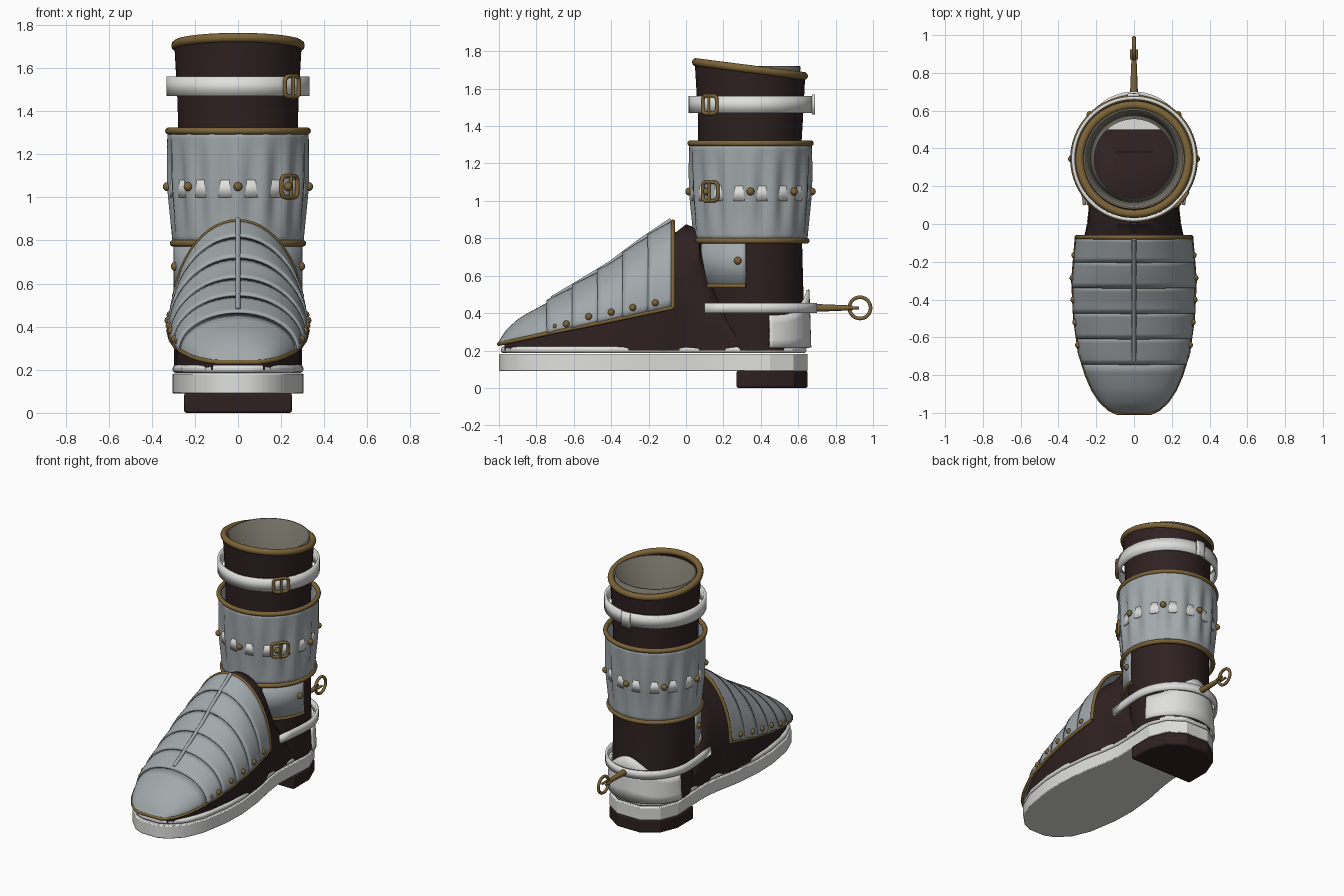
import bpy, bmesh, math
from math import sin, cos, pi, radians
from mathutils import Vector

if "Cube" in bpy.data.objects:
    bpy.data.objects.remove(bpy.data.objects["Cube"])

def material(name, r, g, b):
    m = bpy.data.materials.new(name)
    m.diffuse_color = (r, g, b, 1)
    m.use_nodes = True
    m.node_tree.nodes["Principled BSDF"].inputs["Base Color"].default_value = m.diffuse_color
    return m

LEATHER = material("dark brown leather", .028, .015, .015)
STEEL = material("steel", .36, .395, .41)
BRASS = material("aged brass", .20, .125, .038)
WHITE = material("pale leather", .74, .74, .73)
LINING = material("grey khaki lining", .16, .15, .12)

def finish(ob, mat, angle=35):
    ob.data.materials.clear()
    ob.data.materials.append(mat)
    bpy.ops.object.select_all(action='DESELECT')
    ob.select_set(True)
    bpy.context.view_layer.objects.active = ob
    bpy.ops.object.shade_smooth_by_angle(angle=radians(angle))
    return ob

def from_bmesh(name, bm, mat, angle=35):
    bmesh.ops.recalc_face_normals(bm, faces=bm.faces)
    me = bpy.data.meshes.new(name)
    bm.to_mesh(me)
    bm.free()
    ob = bpy.data.objects.new(name, me)
    bpy.context.collection.objects.link(ob)
    return finish(ob, mat, angle)

def grid(name, rows, mat, closed=False, thick=0):
    """Surface through rows of points, optionally closed round each row."""
    bm = bmesh.new()
    vs = [[bm.verts.new(p) for p in row] for row in rows]
    n = len(rows[0])
    for a, b in zip(vs, vs[1:]):
        for i in range(n if closed else n - 1):
            j = (i + 1) % n
            bm.faces.new((a[i], a[j], b[j], b[i]))
    ob = from_bmesh(name, bm, mat)
    if thick:
        s = ob.modifiers.new("thickness", 'SOLIDIFY')
        s.thickness, s.offset = thick, 0
    return ob

def tube(name, pts, r, mat, closed=False):
    cu = bpy.data.curves.new(name, 'CURVE')
    cu.dimensions = '3D'
    cu.bevel_depth, cu.bevel_resolution, cu.use_fill_caps = r, 3, True
    sp = cu.splines.new('POLY')
    sp.points.add(len(pts) - 1)
    for p, q in zip(sp.points, pts):
        p.co = (*q, 1)
    sp.use_cyclic_u = closed
    ob = bpy.data.objects.new(name, cu)
    bpy.context.collection.objects.link(ob)
    bpy.ops.object.select_all(action='DESELECT')
    ob.select_set(True)
    bpy.context.view_layer.objects.active = ob
    bpy.ops.object.convert(target='MESH')
    return finish(bpy.context.object, mat, 50)

def rivet(name, loc, r=.021):
    bpy.ops.mesh.primitive_uv_sphere_add(segments=14, ring_count=8, radius=r, location=loc)
    bpy.context.object.name = name
    finish(bpy.context.object, BRASS)

def prism(name, half, z0, z1, mat, bevel):
    bm = bmesh.new()
    pts = half + [(-x, y) for x, y in reversed(half)]
    f = bm.faces.new([bm.verts.new((x, y, z0)) for x, y in pts])
    ex = bmesh.ops.extrude_face_region(bm, geom=[f])
    bmesh.ops.translate(bm, vec=(0, 0, z1 - z0), verts=[v for v in ex['geom'] if isinstance(v, bmesh.types.BMVert)])
    ob = from_bmesh(name, bm, mat, 25)
    b = ob.modifiers.new("bevel", 'BEVEL')
    b.width, b.segments, b.limit_method, b.angle_limit = bevel, 2, 'ANGLE', radians(60)

def lerp(tab, t):
    for (a, u), (b, v) in zip(tab, tab[1:]):
        if t <= b:
            return u + (v - u) * max(0, (t - a) / (b - a))
    return tab[-1][1]

CY = .345
def polar(a, r, z, cy=CY):
    return (r * cos(a), cy + r * sin(a), z)

def arc(a0, a1, n):
    return [radians(a0 + (a1 - a0) * i / n) for i in range(n + 1)]

ROUND = arc(0, 360, 96)[:-1]

# sole, welt and heel block
half = [(.06, -1), (.13, -.97), (.21, -.89), (.265, -.76), (.30, -.55), (.305, -.38), (.285, -.18),
        (.25, 0), (.235, .12), (.24, .28), (.25, .45), (.2, .575), (.09, .65)]
prism("sole", half, .09, .182, WHITE, .006)
prism("welt", [(x * .995, y * .99) for x, y in half], .186, .222, WHITE, .013)
prism("heel_block", [(.25, .27), (.25, .45), (.2, .575), (.09, .65)], 0, .092, LEATHER, .01)
prism("insole_back", [(.15, .5), (.15, .59)], .225, .235, WHITE, .002)

# foot and toe profiles along y
TOP = [(-1, .24), (-.96, .305), (-.89, .37), (-.735, .455), (-.6, .535), (-.41, .65), (-.25, .77), (-.07, .89)]
LOW = [(-1, .235), (-.7, .30), (-.4, .36), (-.07, .43)]
WID = [(-1, .09), (-.98, .13), (-.94, .175), (-.88, .215), (-.8, .25), (-.68, .287), (-.5, .312), (-.3, .322), (-.07, .303)]

def section(y, w, zb, zt, n=28):
    return [(w * cos(pi * i / n), y, zb + (zt - zb) * sin(pi * i / n)) for i in range(n + 1)]

# leather foot
rows = []
for y in (-.97, -.94, -.88, -.8, -.68, -.5, -.3, -.12):
    w = lerp(WID, y) - .025
    rows.append([(w, y, .2)] + section(y, w, lerp(LOW, y), lerp(TOP, y) - .025) + [(-w, y, .2)])
for y, w, zb, zt in ((-.05, .26, .4, .835), (0, .245, .36, .875), (.07, .24, .34, .85), (.14, .24, .34, .6),
                     (.25, .235, .27, .4), (.38, .23, .23, .26), (.5, .21, .22, .24)):
    rows.append([(w, y, .2)] + section(y, w, zb, zt) + [(-w, y, .2)])
grid("foot_upper", rows, LEATHER)

# leather shaft with slanted top, lining and brass collar
SHAFT = [(.2, .258, .385), (.5, .266, .362), (.8, .27, .35), (1.3, .277, .34), (1.45, .281, .345), (1.7, .295, .342)]
slant = lambda a, r: -.128 * r * sin(a)
grid("shaft", [[polar(a, r, z + (slant(a, r) if z > 1.6 else 0), cy) for a in ROUND] for z, r, cy in SHAFT], LEATHER, True)
grid("lining", [[polar(a, r, z) for a in ROUND] for z, r in ((.6, .215), (1.2, .235), (1.72, .262))], LINING, True, .01)
tube("collar_rim", [polar(a, .288, 1.705 + slant(a, .288), .342) for a in ROUND], .022, BRASS, True)

# fluted shin guard with rims, strap beneath and rivets
GUARD = [(.785, .3), (.92, .307), (1.05, .317), (1.2, .322), (1.31, .324)]
rows = []
for k in range(15):
    z = .785 + .525 * k / 14
    amp = .011 * sin(pi * k / 14)
    rows.append([polar(a, lerp(GUARD, z) + amp * (cos(16 * a) - .2), z) for a in ROUND])
grid("shin_guard", rows, STEEL, True, .006)
for nm, z, r in (("lower", .787, .3), ("upper", 1.308, .322)):
    tube("shin_guard_rim_" + nm, [polar(a, r, z) for a in ROUND], .016, BRASS, True)
grid("shin_strap", [[polar(a, .31, z) for a in ROUND] for z in (1.0, 1.08)], WHITE, True, .008)
for i in range(8):
    rivet("shin_rivet", polar(i * pi / 4, .328, 1.05))

# upper calf strap with keeper
grid("calf_strap", [[polar(a, .322, z) for a in ROUND] for z in (1.47, 1.56)], WHITE, True, .018)
grid("strap_keeper", [[polar(a, .338, z) for a in arc(85, 96, 4)] for z in (1.462, 1.568)], WHITE, thick=.016)

# buckles: bent rounded frames with a prong
def buckle(name, deg, r, z, w, h):
    pts = []
    for i in range(32):
        t = 2 * pi * i / 32
        u, v = [math.copysign(abs(f(t)) ** .45, f(t)) for f in (cos, sin)]
        pts.append(polar(radians(deg) + u * w / r, r, z + v * h))
    tube(name, pts, .01, BRASS, True)
    tube(name + "_prong", [polar(radians(deg), r + .006, z - h), polar(radians(deg), r + .006, z + h)], .008, BRASS)

buckle("calf_buckle", -41, .335, 1.515, .05, .048)
buckle("shin_buckle", -42, .326, 1.05, .055, .05)

# ankle side plates
for s in (1, -1):
    side = lambda a, r, z: (s * r * cos(a), .35 + r * sin(a), z)
    A = arc(-64, -6, 14)
    grid("ankle_plate", [[side(a, .296, z) for a in A] for z in (.545, .8)], STEEL, thick=.01)
    tube("ankle_plate_rim", [side(a, .297, .545) for a in A], .011, BRASS)
    rivet("ankle_rivet", side(radians(-14), .3, .68))

# heel counter with peaked back
A = arc(14, 166, 40)
rows = []
for k in range(5):
    rows.append([polar(a, .285 - .01 * k / 4, .215 + (.175 + .135 * sin(a) ** 6) * k / 4, .378) for a in A])
grid("heel_counter", rows, WHITE, thick=.014)

# spur strap, spur shank and ring
path = [(.262, .10), (.274, .2), (.284, .3)] + [(.287 * cos(a), .38 + .312 * sin(a)) for a in arc(0, 180, 32)]
path += [(-.284, .3), (-.274, .2), (-.262, .10)]
grid("spur_strap", [[(x, y, z) for x, y in path] for z in (.4, .455)], WHITE, thick=.018)
bpy.ops.mesh.primitive_cone_add(vertices=16, radius1=.021, radius2=.013, depth=.2, location=(0, .79, .428), rotation=(-pi / 2, 0, 0))
bpy.context.object.name = "spur_shank"
finish(bpy.context.object, BRASS)
for x in (-.014, .014):
    tube("spur_fork", [(x, .87, .428), (x, .925, .428)], .008, BRASS)
tube("spur_ring", [(0, .93 + .057 * cos(a), .428 + .057 * sin(a)) for a in arc(0, 360, 32)[:-1]], .01, BRASS, True)

# overlapping toe plates, each raised at its front edge
CUTS = [-1, -.735, -.6, -.465, -.33, -.195, -.07]
for i, (a, b) in enumerate(zip(CUTS, CUTS[1:])):
    rows = []
    n = 10 if i == 0 else 5
    for k in range(n + 1):
        t = k / n
        y = a + (b - a) * (t * t if i == 0 else t)
        lift = 0 if i == 0 else .011 * (1 - t)
        rows.append(section(y - (.008 if lift else 0) * (1 - t), lerp(WID, y) + lift * .4, lerp(LOW, y), lerp(TOP, y) + lift))
    grid("toe_cap" if i == 0 else "instep_plate", rows, STEEL, thick=.01)

# toe plate trim, ridge and rivets
ys = [-1, -.99, -.98, -.94, -.88, -.8, -.68, -.5, -.3, -.07]
edge = [(lerp(WID, y), y, lerp(LOW, y)) for y in ys]
tube("toe_plate_trim", [(-x, y, z) for x, y, z in reversed(edge)] + edge, .011, BRASS)
tube("instep_trim", section(-.07, .303, .43, .888), .012, BRASS)
tube("instep_ridge", [(0, y, lerp(TOP, y) + .014) for y in (-.72, -.6, -.41, -.25, -.08)], .012, STEEL)
for y in (-.7, -.64, -.52, -.4, -.285, -.165):
    zb, zt, w = lerp(LOW, y), lerp(TOP, y), lerp(WID, y)
    h = .03 if y < -.6 else .045
    x = w * math.sqrt(1 - (h / (zt - zb)) ** 2) + .004
    for s in (1, -1):
        rivet("toe_rivet", (s * x, y, zb + h), .013 if y == -.7 else .019)
